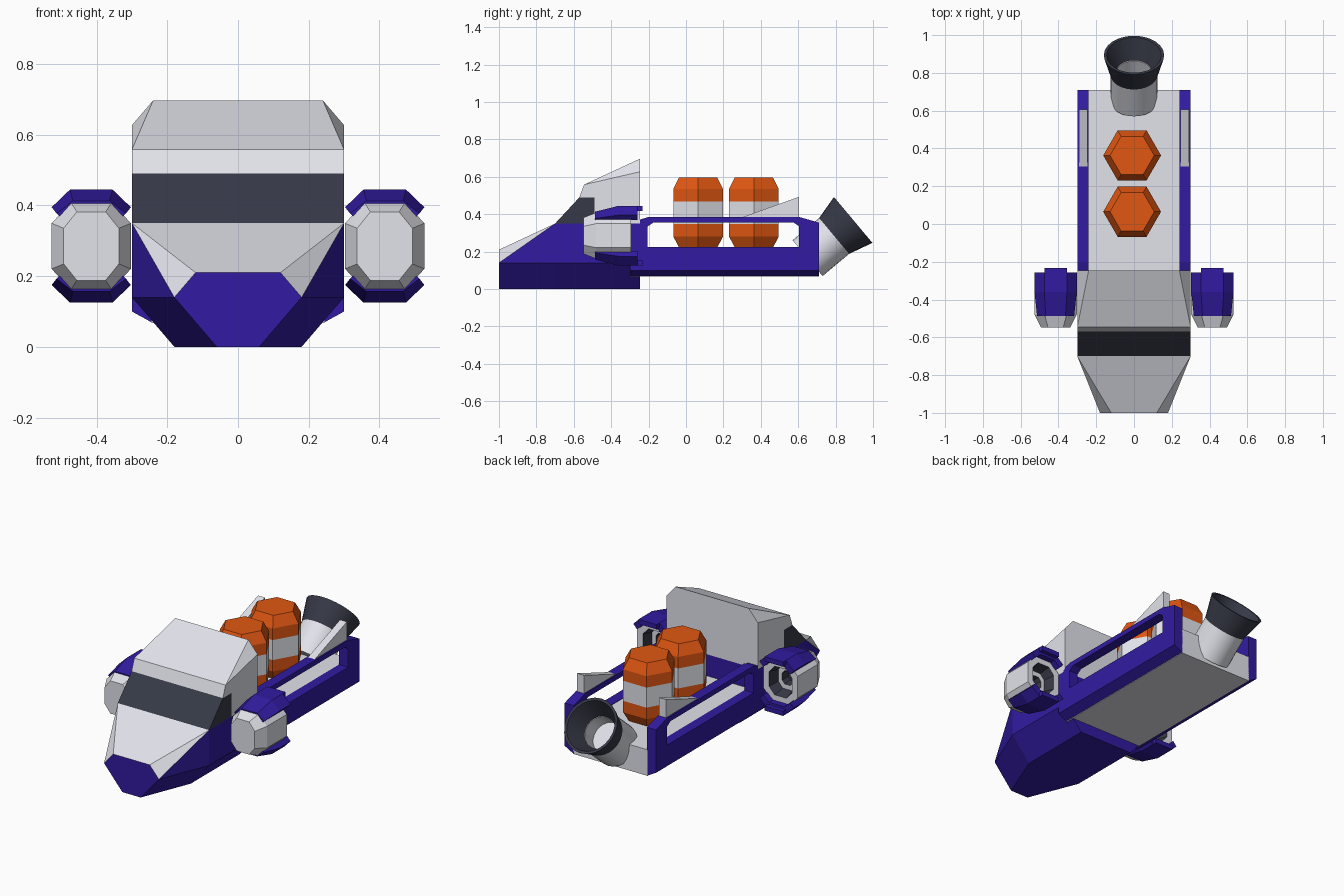
import bpy, bmesh, math
from mathutils import Vector

if "Cube" in bpy.data.objects:
    bpy.data.objects.remove(bpy.data.objects["Cube"])


def material(name, rgb):
    m = bpy.data.materials.new(name)
    m.diffuse_color = (*rgb, 1)
    m.use_nodes = True
    m.node_tree.nodes["Principled BSDF"].inputs["Base Color"].default_value = m.diffuse_color
    return m


PURPLE = material("purple_paint", (0.032, 0.011, 0.36))
ORANGE = material("orange_paint", (0.75, 0.095, 0.006))
DARK = material("dark_glass", (0.037, 0.042, 0.062))
GREY = material("light_grey", (0.76, 0.77, 0.83))


def finish(name, bm, mats):
    bmesh.ops.recalc_face_normals(bm, faces=bm.faces)
    me = bpy.data.meshes.new(name)
    bm.to_mesh(me)
    bm.free()
    for m in mats:
        me.materials.append(m)
    ob = bpy.data.objects.new(name, me)
    bpy.context.collection.objects.link(ob)
    return ob


def hull(name, pts, mat, mirror=True):
    """Convex solid; points are mirrored across x."""
    bm = bmesh.new()
    for x, y, z in pts:
        for s in ((1, -1) if mirror else (1,)):
            bm.verts.new((s * x, y, z))
    bmesh.ops.convex_hull(bm, input=bm.verts)
    bmesh.ops.dissolve_limit(bm, angle_limit=0.01, verts=bm.verts, edges=bm.edges)
    return finish(name, bm, [mat])


def loft(name, rings, mats, seg=None, cap=True, closed=False):
    """Skin through rings of equal size; seg gives a material index per band."""
    bm = bmesh.new()
    vr = [[bm.verts.new(p) for p in r] for r in rings]
    bands = len(rings) if closed else len(rings) - 1
    seg = seg or [0] * bands
    n = len(rings[0])
    for k in range(bands):
        a, b = vr[k], vr[(k + 1) % len(vr)]
        for i in range(n):
            j = (i + 1) % n
            bm.faces.new((a[i], a[j], b[j], b[i])).material_index = seg[k]
    if cap and not closed:
        bm.faces.new(vr[0]).material_index = seg[0]
        bm.faces.new(vr[-1]).material_index = seg[-1]
    return finish(name, bm, mats)


# Cab: purple nose hull with grey bonnet, window band, grey roof
nose = hull("cab_hull", [(.06, -1, 0), (.18, -1, .14), (.12, -1, .21),
                         (.18, -.70, 0), (.30, -.70, .14), (.30, -.70, .35),
                         (.18, -.245, 0), (.30, -.245, .14), (.30, -.245, .35)], PURPLE)
nose.data.materials.append(GREY)
for p in nose.data.polygons:
    if p.normal.z > .3:
        p.material_index = 1
hull("windscreen", [(.30, -.70, .35), (.30, -.57, .49), (.30, -.49, .49), (.30, -.49, .35)], DARK)
hull("cab_rear", [(.30, y, z) for y in (-.49, -.245) for z in (.35, .49)], GREY)
hull("cab_roof", [(.30, -.57, .49), (.30, -.545, .558), (.30, -.245, .49),
                  (.30, -.245, .627), (.24, -.245, .697)], GREY)

# Cargo bed floor
hull("bed_floor", [(.245, y, z) for y in (-.30, .71) for z in (.067, .222)], GREY)

# Side rails with a long opening, and grey fins on top
outer = [(-.30, .067), (.71, .067), (.71, .355), (.605, .385), (-.20, .385), (-.30, .355)]
inner = [(-.205, .225), (.605, .225), (.605, .335), (.575, .355), (-.175, .355), (-.205, .335)]
for s, side in ((1, "right"), (-1, "left")):
    loft("rail_" + side, [[(s * .30, y, max(z, .10)) for y, z in outer],
                          [(s * .24, y, z) for y, z in outer],
                          [(s * .24, y, z) for y, z in inner],
                          [(s * .30, y, z) for y, z in inner]], [PURPLE], closed=True)
    hull("rail_fin_" + side, [(s * x, y, z) for x in (.247, .292)
                              for y, z in ((.29, .38), (.605, .38), (.605, .493))], GREY, False)

# Hexagonal barrels
for k, cy in enumerate((.065, .363)):
    rings = [[(-.01 + r * math.cos(i * math.pi / 3), cy + r * math.sin(i * math.pi / 3), z)
              for i in range(6)]
             for r, z in ((.117, .22), (.153, .28), (.153, .348), (.153, .467), (.153, .535), (.117, .597))]
    loft(f"barrel_{k + 1}", rings, [ORANGE, GREY], [0, 0, 1, 0, 0])

# Rear thruster: tilted tube with a flared dark bell
axis = Vector((0, .767, .642))
up = Vector((0, -.642, .767))
base = Vector((0, .65, .165))


def lathe(name, profile, mat, cap):
    n = 24
    rings = [[base + axis * h + r * (Vector((1, 0, 0)) * math.cos(2 * math.pi * i / n)
                                     + up * math.sin(2 * math.pi * i / n)) for i in range(n)]
             for r, h in profile]
    ob = loft(name, rings, [mat], cap=cap)
    bpy.context.view_layer.objects.active = ob
    ob.select_set(True)
    bpy.ops.object.shade_smooth_by_angle(angle=math.radians(30))
    ob.select_set(False)


lathe("thruster_tube", [(.125, 0), (.125, .20), (.093, .20), (.093, .10)], GREY, True)
lathe("thruster_bell", [(.093, .195), (.125, .185), (.16, .318), (.145, .318), (.093, .205)], DARK, False)

# Side engines: octagonal pods with hollow backs and purple guards
CZ = .285


def octagon(cx, y, w, h, k=.52):
    c = [(1, k), (k, 1), (-k, 1), (-1, k), (-1, -k), (-k, -1), (k, -1), (1, -k)]
    return [(cx + w * a, y, CZ + h * b) for a, b in c]


for s, side in ((1, "right"), (-1, "left")):
    cx = s * .415
    loft("engine_" + side, [octagon(cx, -.547, .078, .097), octagon(cx, -.48, .112, .124),
                            octagon(cx, -.295, .112, .124), octagon(cx, -.295, .075, .085),
                            octagon(cx, -.36, .06, .068), octagon(cx, -.36, .035, .04),
                            octagon(cx, -.41, .03, .035)],
         [GREY, DARK], [0, 0, 0, 1, 0, 1])
    for t, pos in ((1, "upper"), (-1, "lower")):
        def section(y, x1, z1, x2, z2):
            prof = [(x1, z1), (x2, z2), (-x2, z2), (-x1, z1),
                    (-.088, .083), (-.05, .118), (.05, .118), (.088, .083)]
            return [(cx + a, y, CZ + t * b) for a, b in prof]
        loft(f"engine_guard_{pos}_{side}", [section(-.487, .098, .092, .052, .128),
                                            section(-.36, .112, .11, .06, .16),
                                            section(-.258, .112, .11, .06, .16)], [PURPLE])
        hull(f"guard_tab_{pos}_{side}", [(cx + x, y, CZ + t * z) for x in (-.06, .06)
                                         for y in (-.27, -.232) for z in (.132, .16)], PURPLE, False)
